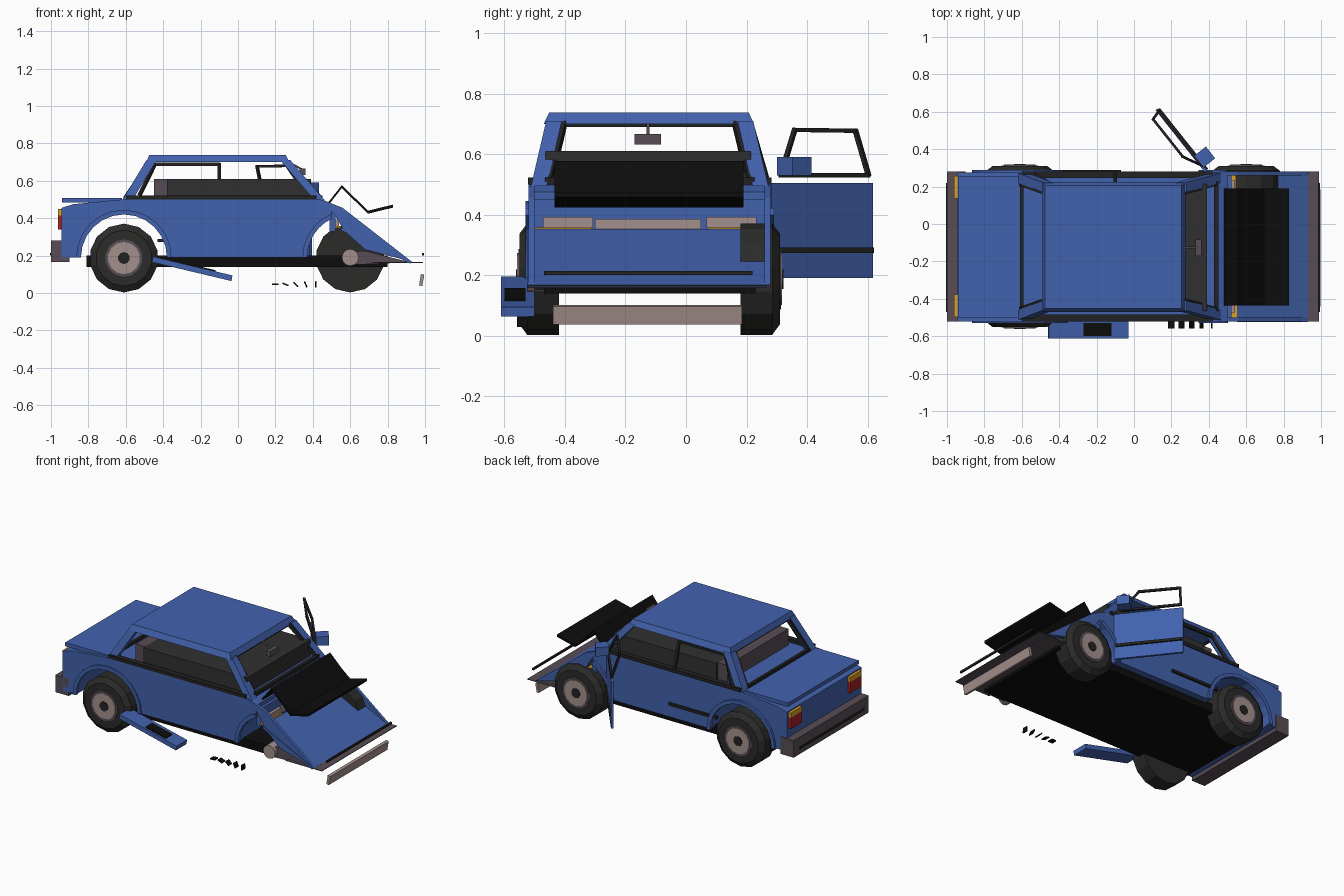
import bpy, bmesh, math
from mathutils import Vector, Matrix

if "Cube" in bpy.data.objects:
    bpy.data.objects.remove(bpy.data.objects["Cube"])

def mat(name, c):
    m = bpy.data.materials.new(name)
    m.diffuse_color = (*c, 1)
    m.use_nodes = True
    m.node_tree.nodes["Principled BSDF"].inputs["Base Color"].default_value = m.diffuse_color
    return m

BLUE = mat("blue paint", (0.055, 0.122, 0.42))
TIRE = mat("tire rubber", (0.024, 0.024, 0.023))
DARK = mat("dark trim", (0.015, 0.016, 0.015))
CABIN = mat("cabin grey", (0.03, 0.03, 0.03))
BLACK = mat("black", (0.004, 0.004, 0.004))
GREY = mat("bumper grey", (0.095, 0.075, 0.09))
PALE = mat("pale metal", (0.37, 0.28, 0.265))
RED = mat("red lamp", (0.4, 0.015, 0.02))
AMBER = mat("amber lamp", (0.7, 0.35, 0.02))

YC = -0.12                 # centre line of the body
SIDES = (-1, 1)

def finish(name, bm, m):
    bmesh.ops.recalc_face_normals(bm, faces=bm.faces)
    me = bpy.data.meshes.new(name)
    bm.to_mesh(me)
    bm.free()
    me.materials.append(m)
    o = bpy.data.objects.new(name, me)
    bpy.context.collection.objects.link(o)
    return o

def prism(name, pts, y0, y1, m):
    """Extrude an x-z outline from y0 to y1."""
    bm = bmesh.new()
    f = bm.faces.new([bm.verts.new((x, y0, z)) for x, z in pts])
    r = bmesh.ops.extrude_face_region(bm, geom=[f])
    vs = [v for v in r["geom"] if isinstance(v, bmesh.types.BMVert)]
    bmesh.ops.translate(bm, verts=vs, vec=(0, y1 - y0, 0))
    return finish(name, bm, m)

def box(name, x0, x1, y0, y1, z0, z1, m):
    return prism(name, [(x0, z0), (x1, z0), (x1, z1), (x0, z1)], y0, y1, m)

def loft(name, lo, hi, m):
    """Block between two horizontal rectangles (x0, x1, y0, y1, z)."""
    bm = bmesh.new()
    for x0, x1, y0, y1, z in (lo, hi):
        for x in (x0, x1):
            for y in (y0, y1):
                bm.verts.new((x, y, z))
    bmesh.ops.convex_hull(bm, input=bm.verts)
    bmesh.ops.dissolve_limit(bm, angle_limit=0.01, verts=bm.verts, edges=bm.edges)
    return finish(name, bm, m)

def bar(name, a, b, t, m):
    """Square bar between two points."""
    a, b = Vector(a), Vector(b)
    d = b - a
    bm = bmesh.new()
    bmesh.ops.create_cube(bm, size=1, matrix=Matrix.Translation((a + b) / 2)
                          @ d.to_track_quat('Z', 'Y').to_matrix().to_4x4()
                          @ Matrix.Diagonal((t, t, d.length + t * 0.5, 1)))
    return finish(name, bm, m)

def disc(name, x, y0, y1, z, r, m, n=14, r2=None):
    bm = bmesh.new()
    bmesh.ops.create_cone(bm, cap_ends=True, segments=n, radius1=r, radius2=r2 or r, depth=abs(y1 - y0),
                          matrix=Matrix.Translation((x, (y0 + y1) / 2, z))
                          @ Matrix.Rotation(math.pi / 2 * (1 if y1 < y0 else -1), 4, 'X'))
    return finish(name, bm, m)

def arc(cx, cz, r, a0, a1, n=12):
    return [(cx + r * math.cos(math.radians(a0 + (a1 - a0) * i / n)),
             cz + r * math.sin(math.radians(a0 + (a1 - a0) * i / n))) for i in range(n + 1)]

# Main body with wheel openings running right across
outline = ([(-0.945, 0.19), (-0.945, 0.455), (-0.88, 0.475), (-0.62, 0.5), (0.44, 0.5), (0.5, 0.475)]
           + arc(0.6, 0.19, 0.235, 115, 180, 6) + arc(-0.61, 0.19, 0.235, 0, 180))
prism("body", outline, -0.52, 0.275, BLUE)
box("trunk_lid", -0.94, -0.62, -0.5, 0.255, 0.483, 0.508, BLUE)
box("floor_pan", -0.81, 0.8, -0.47, 0.23, 0.14, 0.2, BLACK)
for s in SIDES:
    y = YC + s * 0.398
    prism("rear_arch_lip", arc(-0.61, 0.19, 0.255, 0, 180) + arc(-0.61, 0.19, 0.23, 180, 0), y - 0.012, y + 0.012, BLUE)
    prism("front_arch_lip", arc(0.6, 0.19, 0.255, 115, 180, 6) + arc(0.6, 0.19, 0.23, 180, 115, 6), y - 0.012, y + 0.012, BLUE)

# Crushed nose
prism("nose_panel", [(0.55, 0.352), (0.93, 0.168), (0.92, 0.158), (0.55, 0.335)], -0.525, 0.265, BLUE)
for s in SIDES:
    y = YC + s * 0.39
    prism("crumpled_fender", [(0.46, 0.495), (0.56, 0.455), (0.93, 0.167), (0.68, 0.232), (0.57, 0.33), (0.52, 0.41)],
          y - 0.01, y + 0.01, BLUE)
prism("bent_support", [(0.57, 0.22), (0.68, 0.225), (0.92, 0.164), (0.6, 0.15)], -0.5, 0.26, GREY)
box("flattened_bumper", 0.72, 0.99, -0.52, 0.28, 0.161, 0.165, GREY)
box("front_bumper_strip", 0.985, 0.995, -0.47, 0.22, 0.2, 0.214, DARK)
box("front_fascia", 0.49, 0.52, -0.5, 0.26, 0.33, 0.45, BLUE)
box("grille", 0.52, 0.535, -0.3, 0.05, 0.35, 0.385, PALE)
for s in SIDES:
    y = YC + s * 0.27
    box("headlight", 0.52, 0.54, y - 0.083, y + 0.083, 0.355, 0.392, PALE)
    y = YC + s * 0.29
    box("front_indicator", 0.52, 0.55, y - 0.098, y + 0.098, 0.347, 0.358, AMBER)
prism("fallen_bumper_bar", [(0.968, 0.04), (0.985, 0.037), (0.996, 0.097), (0.978, 0.102)], -0.44, 0.185, PALE)

# Buckled hood sheet
top = [(0.475, 0.475), (0.555, 0.577), (0.695, 0.44), (0.83, 0.473)]
prism("buckled_hood", top + [(x, z - 0.016) for x, z in reversed(top)], -0.435, 0.19, BLACK)

# Rear bumper and lamps
box("rear_bumper", -1.0, -0.9, -0.52, 0.28, 0.165, 0.28, GREY)
box("rear_bumper_strip", -1.005, -0.995, -0.47, 0.22, 0.2, 0.214, DARK)
for s in SIDES:
    y = YC + s * 0.317
    box("tail_lamp", -0.963, -0.94, y - 0.06, y + 0.06, 0.34, 0.415, RED)
    box("rear_indicator", -0.963, -0.94, y - 0.06, y + 0.06, 0.415, 0.448, AMBER)

# Roof and pillars
loft("roof", (-0.49, 0.275, -0.47, 0.225, 0.7), (-0.475, 0.255, -0.452, 0.207, 0.738), BLUE)
for s in SIDES:
    def span(a, b):
        return tuple(sorted((YC + s * a, YC + s * b)))
    loft("rear_pillar", (-0.62, -0.565, *span(0.34, 0.392), 0.495), (-0.49, -0.435, *span(0.29, 0.342), 0.71), BLUE)
    loft("windshield_pillar", (0.41, 0.465, *span(0.34, 0.392), 0.495), (0.225, 0.28, *span(0.29, 0.342), 0.71), BLUE)
    box("belt_trim", -0.6, 0.42, *span(0.365, 0.402), 0.5, 0.522, DARK)
    bar("rear_glass_seal", (-0.6, YC + s * 0.33, 0.51), (-0.475, YC + s * 0.285, 0.7), 0.02, DARK)
    bar("windshield_seal", (0.44, YC + s * 0.335, 0.51), (0.265, YC + s * 0.285, 0.7), 0.02, DARK)
bar("rear_glass_sill", (-0.6, -0.45, 0.508), (-0.6, 0.21, 0.508), 0.02, DARK)
bar("rear_glass_header", (-0.475, -0.4, 0.697), (-0.475, 0.16, 0.697), 0.014, DARK)
bar("windshield_sill", (0.44, -0.46, 0.51), (0.44, 0.22, 0.51), 0.024, DARK)
bar("windshield_header", (0.262, -0.4, 0.697), (0.262, 0.16, 0.697), 0.014, DARK)

# Rear side window frame and moulding on the far side
win = [(-0.525, 0.262, 0.525), (-0.445, 0.215, 0.688), (-0.1, 0.215, 0.688), (-0.1, 0.262, 0.525)]
for a, b in zip(win, win[1:]):
    bar("rear_window_frame", a, b, 0.017, DARK)
box("side_moulding", -0.43, -0.07, 0.27, 0.288, 0.272, 0.29, DARK)

# Cabin
box("cabin_interior", -0.38, 0.39, -0.465, 0.215, 0.45, 0.61, CABIN)
box("rear_seat_back", -0.45, -0.38, -0.45, 0.2, 0.49, 0.61, GREY)
box("inside_mirror", 0.33, 0.36, -0.17, -0.083, 0.632, 0.667, GREY)
bar("inside_mirror_stem", (0.345, YC - 0.005, 0.66), (0.27, YC - 0.005, 0.7), 0.01, GREY)

# Wheels: the near front one is lost, leaving its hub
for x, s in ((-0.61, -1), (-0.61, 1), (0.6, 1)):
    def at(d):
        return YC + s * d
    disc("tire", x, at(0.3), at(0.405), 0.187, 0.184, TIRE)
    disc("tire_shoulder", x, at(0.405), at(0.43), 0.187, 0.184, TIRE, r2=0.15)
    disc("wheel_ring", x, at(0.42), at(0.434), 0.187, 0.1, GREY)
    disc("wheel_disc", x, at(0.42), at(0.438), 0.187, 0.086, PALE)
    disc("wheel_cap", x, at(0.43), at(0.442), 0.187, 0.032, DARK, 10)
disc("bare_hub", 0.6, -0.38, -0.525, 0.19, 0.045, PALE, 12)

# Open door in its own frame: u runs back from the hinge, n points out of the car
U = Vector((-0.622, 0.783, 0))
N = Vector((0.783, 0.622, 0))
HINGE = Vector((0.39, 0.278, 0))

def door_pt(u, n, z):
    return HINGE + U * u + N * n + Vector((0, 0, z))

def door_block(name, u0, u1, n0, n1, z0, z1, m):
    bm = bmesh.new()
    for u in (u0, u1):
        for n in (n0, n1):
            for z in (z0, z1):
                bm.verts.new(door_pt(u, n, z))
    bmesh.ops.convex_hull(bm, input=bm.verts)
    return finish(name, bm, m)

door_block("open_door", 0, 0.43, -0.01, 0.006, 0.19, 0.505, BLUE)
door_block("door_moulding", 0.01, 0.425, 0.004, 0.016, 0.273, 0.291, DARK)
frame = [(0.045, 0, 0.53), (0.143, -0.05, 0.68), (0.4, -0.05, 0.677), (0.415, 0, 0.53)]
for a, b in zip(frame, frame[1:] + frame[:1]):
    bar("door_window_frame", door_pt(*a), door_pt(*b), 0.014, DARK)
door_block("door_mirror", 0.03, 0.11, 0.0, 0.08, 0.53, 0.59, BLUE)

# Fallen side skirt with a scrap on it, and broken moulding pieces
prism("fallen_skirt", [(-0.46, 0.165), (-0.455, 0.195), (-0.03, 0.094), (-0.035, 0.064)], -0.612, -0.5, BLUE)
prism("skirt_scrap", [(-0.27, 0.145), (-0.27, 0.157), (-0.12, 0.122), (-0.12, 0.11)], -0.6, -0.53, BLACK)
for i in range(5):
    bm = bmesh.new()
    bmesh.ops.create_cube(bm, size=1, matrix=Matrix.Translation((0.2 + 0.054 * i, -0.54, 0.046))
                          @ Matrix.Rotation(math.radians(22 * i), 4, 'Y') @ Matrix.Diagonal((0.034, 0.036, 0.008, 1)))
    finish("broken_moulding", bm, BLACK)
